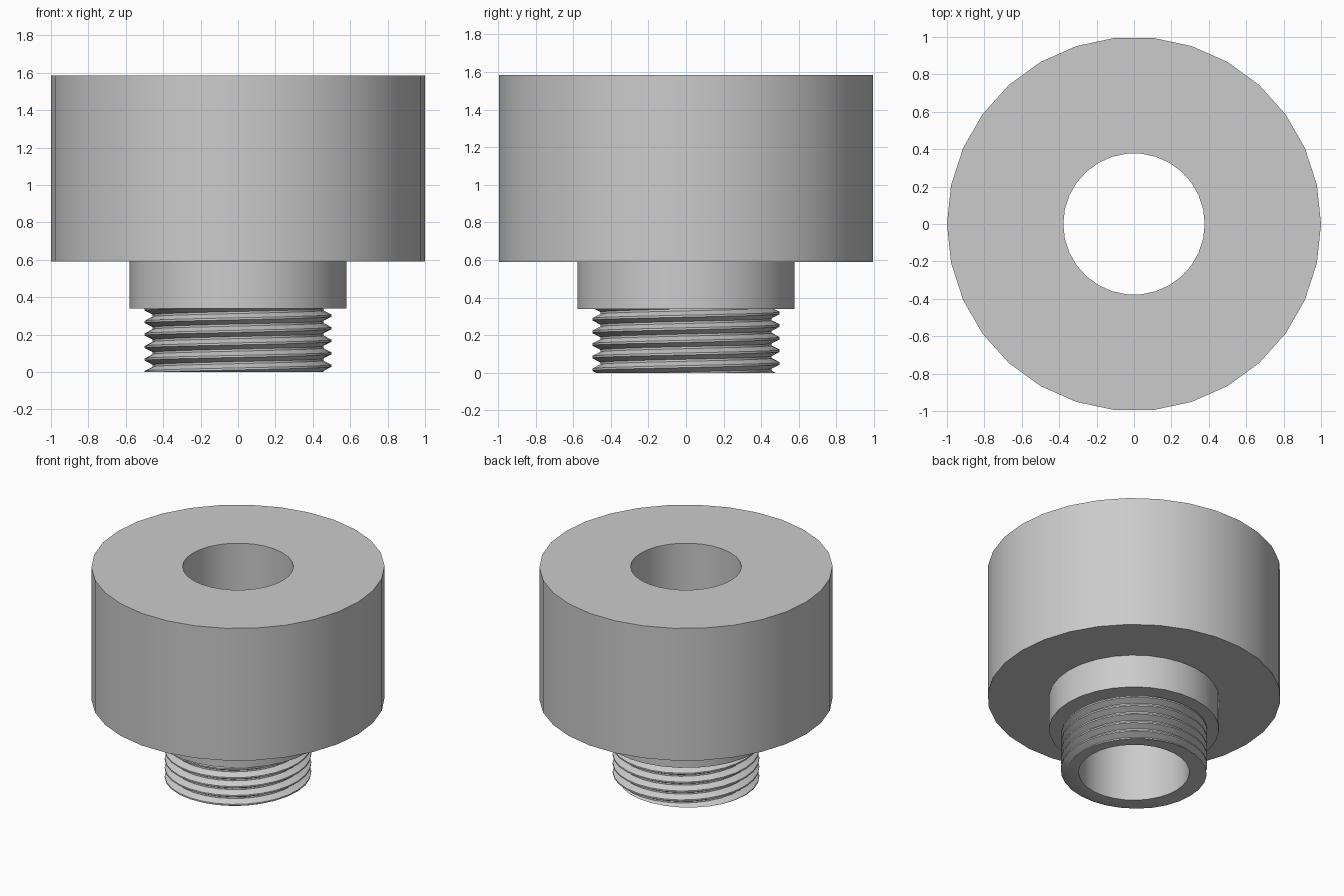
import bpy, bmesh, math

cube = bpy.data.objects.get("Cube")
if cube:
    bpy.data.objects.remove(cube)

SIDES = 30
BORE, THREAD_TOP = 0.378, 0.34
CREST, DEPTH, PITCH = 0.5, 0.044, 0.067

metal = bpy.data.materials.new("grey metal")
metal.use_nodes = True
grey = (0.6, 0.6, 0.6, 1)
metal.diffuse_color = grey
metal.node_tree.nodes["Principled BSDF"].inputs["Base Color"].default_value = grey


def revolve(name, section):
    """Sweep a closed (radius, z) section, which may vary with the turn, around z."""
    bm = bmesh.new()
    columns = []
    for i in range(SIDES + 1):
        turn = i / SIDES
        a = turn * math.tau
        columns.append([bm.verts.new((r * math.cos(a), r * math.sin(a), z))
                        for r, z in section(turn)])
    for a, b in zip(columns, columns[1:]):
        for k in range(len(a)):
            n = (k + 1) % len(a)
            bm.faces.new((a[k], b[k], b[n], a[n]))
    bmesh.ops.remove_doubles(bm, verts=bm.verts, dist=1e-5)
    bmesh.ops.recalc_face_normals(bm, faces=bm.faces)
    mesh = bpy.data.meshes.new(name)
    bm.to_mesh(mesh)
    bm.free()
    mesh.materials.append(metal)
    obj = bpy.data.objects.new(name, mesh)
    bpy.context.collection.objects.link(obj)
    bpy.ops.object.select_all(action="DESELECT")
    obj.select_set(True)
    bpy.context.view_layer.objects.active = obj
    bpy.ops.object.shade_smooth_by_angle(angle=math.radians(30))
    return obj


# Wide head and stepped collar with a through bore
def body_section(turn):
    return [(BORE, THREAD_TOP), (0.58, THREAD_TOP), (0.58, 0.59),
            (1, 0.59), (1, 1.585), (BORE, 1.585)]


# Right-handed helical thread, trimmed flat at both ends
def thread_section(turn):
    points = [(BORE, 0)]
    for lap in range(-2, 8):
        for offset in (-0.08, 0.08, 0.42, 0.58):
            z = (lap + offset + turn + 0.5) * PITCH
            z = min(max(z, 0), THREAD_TOP)
            phase = z / PITCH - turn - 0.5
            away = abs(phase - round(phase))
            drop = min(max((away - 0.08) / 0.34, 0), 1)
            points.append((CREST - DEPTH * drop, z))
    return points + [(BORE, THREAD_TOP)]


revolve("head_and_collar", body_section)
revolve("threaded_neck", thread_section)
